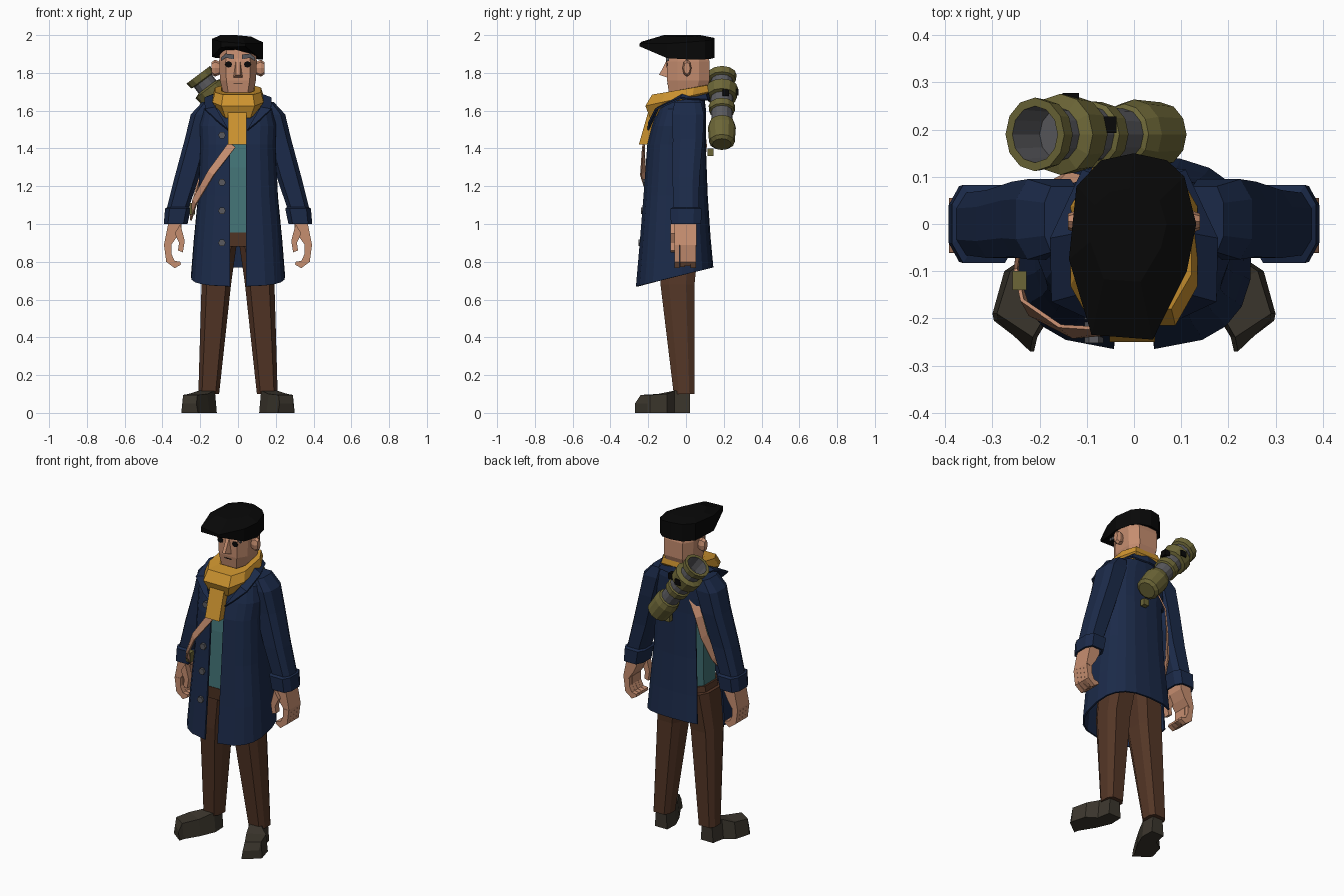
import bpy, bmesh, math
from mathutils import Vector

if "Cube" in bpy.data.objects:
    bpy.data.objects.remove(bpy.data.objects["Cube"])

def mat(name, hexa):
    m = bpy.data.materials.new(name)
    c = [int(hexa[i:i + 2], 16) / 255 for i in (0, 2, 4)]
    m.diffuse_color = [v / 12.92 if v < .04 else ((v + .055) / 1.055) ** 2.4 for v in c] + [1]
    m.use_nodes = True
    m.node_tree.nodes["Principled BSDF"].inputs["Base Color"].default_value = m.diffuse_color
    return m

NAVY, GOLD, SKIN = mat("navy", "1b2a49"), mat("mustard", "cc932f"), mat("skin", "c68e70")
BROWN, SHOE, BLACK = mat("brown", "543626"), mat("dark_leather", "3b362d"), mat("black", "080808")
TEAL, OLIVE, GREY = mat("teal", "437477"), mat("olive", "6c6637"), mat("grey", "5a5a5e")

def make(name, verts, faces, mats, thick=0, ids=None):
    bm = bmesh.new()
    vs = [bm.verts.new(v) for v in verts]
    for i, f in enumerate(faces):
        face = bm.faces.new([vs[k] for k in f])
        face.material_index = ids[i] if ids else 0
    bmesh.ops.recalc_face_normals(bm, faces=bm.faces)
    me = bpy.data.meshes.new(name)
    bm.to_mesh(me)
    bm.free()
    for m in mats if isinstance(mats, list) else [mats]:
        me.materials.append(m)
    ob = bpy.data.objects.new(name, me)
    bpy.context.collection.objects.link(ob)
    if thick:
        s = ob.modifiers.new("thickness", 'SOLIDIFY')
        s.thickness = thick
    return ob

def loft(name, rings, m, caps=True, closed=True, thick=0, skip=None, ids=None):
    n = len(rings[0])
    verts = [p for r in rings for p in r]
    faces, fid = [], []
    for i in range(len(rings) - 1):
        for j in range(n if closed else n - 1):
            if skip and skip(i, j):
                continue
            k = (j + 1) % n
            faces.append((i * n + j, i * n + k, (i + 1) * n + k, (i + 1) * n + j))
            fid.append(ids[i] if ids else 0)
    if caps:
        faces += [tuple(range(n)), tuple(range((len(rings) - 1) * n, len(rings) * n))]
        fid += [0, 0]
    return make(name, verts, faces, m, thick, fid)

OCT = [(-.65, -1), (.65, -1), (1, -.5), (1, .5), (.65, 1), (-.65, 1), (-1, .5), (-1, -.5)]

def ring(cx, rx, yf, yb, zf, zb=None):
    """Octagon, sloping from height zf at the front to zb at the back."""
    zb = zf if zb is None else zb
    return [(cx + rx * u, (yf + yb) / 2 + (yb - yf) / 2 * v, zf + (zb - zf) * (v + 1) / 2) for u, v in OCT]

def prism(name, pts, lo, hi, m, axis, s=1):
    """Extrude an (x,z) outline along y, or a (y,z) outline along x."""
    f = (lambda p, t: (s * p[0], t, p[1])) if axis == 'y' else (lambda p, t: (t, p[0], p[1]))
    return loft(name, [[f(p, t) for p in pts] for t in (lo, hi)], m)

def box(name, c, size, m):
    x, y, z = c
    a, b, d = (v / 2 for v in size)
    return prism(name, [(x - a, z - d), (x + a, z - d), (x + a, z + d), (x - a, z + d)], y - b, y + b, m, 'y')

# Trunk under the coat
loft("shirt", [ring(0, .13, -.165, .07, .95), ring(0, .13, -.15, .07, 1.3), ring(0, .12, -.12, .07, 1.55)], TEAL)
loft("hips", [ring(0, .155, -.16, .075, .88), ring(0, .14, -.168, .075, .955)], BROWN)

# Open coat, with the slit at the wearer's right side
N = 20
ROWS = [(.25, -.265, .145, .67, .77), (.235, -.245, .13, .9, .93), (.212, -.225, .115, 1.15, 1.15),
        (.2, -.205, .105, 1.42, 1.42), (.205, -.18, .105, 1.52, 1.52), (.185, -.15, .105, 1.61, 1.61),
        (.1, -.1, .095, 1.67, 1.69)]
def coat_row(hw, yf, yb, zf, zb):
    pts = []
    for j in range(N + 1):
        a = math.radians(-78 + 336 * j / N)
        c, s = math.cos(a), math.sin(a)
        u, v = math.copysign(abs(c) ** .75, c), math.copysign(abs(s) ** .75, s)
        x = hw * u
        if j in (0, N):
            x, v = math.copysign(.043, c), -1
        pts.append((x, (yf + yb) / 2 + (yb - yf) / 2 * v, zf + (zb - zf) * (v + 1) / 2))
    return pts
loft("coat", [coat_row(*r) for r in ROWS], NAVY, caps=False, closed=False, thick=.01,
     skip=lambda i, j: i < 3 and 12 <= j <= 14)

# Turned-down collar and lapels
INNER = [(.05, -.205, 1.50), (.12, -.15, 1.62), (.125, -.02, 1.69), (.07, .1, 1.715), (0, .115, 1.715)]
OUTER = [(.10, -.2, 1.54), (.175, -.165, 1.61), (.178, -.03, 1.67), (.11, .115, 1.66), (0, .13, 1.655)]
both = lambda pts: pts + [(-x, y, z) for x, y, z in pts[-2::-1]]
loft("collar", [both(INNER), both(OUTER)], NAVY, caps=False, closed=False, thick=.01)

# Paired limbs
for s, side in ((1, "left"), (-1, "right")):
    loft(side + "_sleeve", [ring(s * c, r, -d + o, d + o, z) for c, r, d, o, z in (
        (.15, .04, .07, .01, 1.645), (.18, .07, .085, .01, 1.58), (.215, .066, .08, .01, 1.45),
        (.27, .065, .072, 0, 1.25), (.32, .058, .066, 0, 1.08))], NAVY)
    loft(side + "_cuff", [ring(s * c, r, -d, d, z) for c, r, d, z in (
        (.315, .055, .065, 1.09), (.318, .068, .083, 1.082), (.33, .063, .08, 1.0), (.33, .052, .068, 1.0),
        (.325, .05, .065, 1.04))], NAVY)
    prism(side + "_palm", [(.30, 1.05), (.36, 1.05), (.392, .89), (.36, .88), (.325, .93), (.30, .98)],
          -.06, .055, SKIN, 'y', s)
    for k in range(4):
        y = -.062 + .029 * k
        prism(side + "_finger", [(.392, .89), (.38, .80), (.335, .766 + .006 * (k % 3)), (.302, .785), (.305, .80),
                                 (.335, .805), (.352, .84), (.352, .89)], y, y + .028, SKIN, 'y', s)
    prism(side + "_thumb", [(.305, 1.0), (.335, .95), (.312, .9), (.318, .86), (.292, .85), (.282, .91)],
          -.082, -.045, SKIN, 'y', s)
    loft(side + "_trouser_leg", [ring(s * c, r, f, b, z) for c, r, f, b, z in (
        (.155, .055, -.065, .045, .10), (.115, .078, -.135, .045, .68), (.085, .082, -.15, .07, .92))], BROWN)
    SOLE = [(.115, .02, .2, .02, .11), (.112, -.06, .215, -.06, .118), (.15, -.15, .275, -.10, .1),
            (.205, -.24, .3, -.19, .095), (.212, -.27, .297, -.205, .05)]
    loft(side + "_shoe", [[(s * a, b, 0), (s * c, d, 0), (s * (c * .9 + a * .1), d, h), (s * (a * .9 + c * .1), b, h)]
                          for a, b, c, d, h in SOLE], SHOE)
    # Ear, eye and brow
    loft(side + "_ear", [[(s * x, .005 + r * .024 * math.cos(t), 1.825 + r * .045 * math.sin(t))
                          for t in [k * math.pi / 4 for k in range(8)]]
                         for x, r in ((.09, .7), (.122, 1), (.14, .7))], SKIN)
    prism(side + "_eye", [(.05 + .019 * math.cos(k * math.pi / 4), 1.845 + .017 * math.sin(k * math.pi / 4))
                          for k in range(8)], -.104, -.098, BLACK, 'y', s)
    prism(side + "_brow", [(.02, 1.872), (.065, 1.88), (.09, 1.862), (.09, 1.88), (.065, 1.902), (.02, 1.897)],
          -.106, -.09, GREY, 'y', s)

# Head, nose and mouth
loft("head", [ring(0, r, f, b, z) for r, f, b, z in (
    (.06, -.04, .08, 1.58), (.065, -.05, .09, 1.685), (.078, -.09, .1, 1.69), (.095, -.1, .125, 1.76),
    (.1, -.1, .125, 1.86), (.093, -.09, .105, 1.93))], SKIN)
make("nose", [(-.01, -.098, 1.875), (.01, -.098, 1.875), (-.025, -.098, 1.775), (.025, -.098, 1.775),
              (-.01, -.142, 1.79), (.01, -.142, 1.79)],
     [(0, 1, 5, 4), (0, 4, 2), (1, 3, 5), (2, 4, 5, 3), (0, 2, 3, 1)], SKIN)
box("mouth", (0, -.098, 1.742), (.045, .006, .004), BLACK)

# Swept cap: outline with lower and upper heights, plus crown
CAP = [(-.07, .135, 1.88, 1.985), (0, .15, 1.88, 1.985), (.07, .135, 1.875, 1.975), (.107, .1, 1.872, 1.97),
       (.132, 0, 1.872, 1.962), (.112, -.1, 1.878, 1.955), (.04, -.245, 1.94, 1.955), (-.09, -.235, 1.935, 1.965),
       (-.138, -.075, 1.885, 1.98), (-.122, .08, 1.88, 1.985)]
under = [(.7 * x, .7 * y - .01, max(z, 1.9)) for x, y, z, t in CAP]
loft("cap", [under, [(x, y, z) for x, y, z, t in CAP], [(x, y, t) for x, y, z, t in CAP],
             [(.6 * x - .01, .5 * y, 2.0 - .06 * max(0, x)) for x, y, z, t in CAP]], BLACK)

# Scarf wrap and hanging end
loft("scarf_wrap", [ring(0, .1, -.19, .1, 1.56, 1.67), ring(0, .135, -.215, .12, 1.625, 1.70),
                    ring(0, .122, -.18, .114, 1.685, 1.735), ring(0, .088, -.1, .1, 1.695, 1.735),
                    ring(0, .055, -.045, .08, 1.67, 1.70)], GOLD, caps=False)
prism("scarf_end", [(-.19, 1.63), (-.25, 1.42), (-.2, 1.42), (-.15, 1.6)], -.052, .045, GOLD, 'x')

# Spyglass slung across the back: lathe profile (distance, radius, colour of next band: 0 olive, 1 grey)
TUBE = [(.09, .002, 1), (.09, .055, 1), (0, .06, 0), (0, .078, 0), (.035, .074, 0), (.04, .058, 1), (.08, .058, 0),
        (.09, .086, 0), (.15, .08, 0), (.155, .06, 1), (.2, .06, 0), (.205, .07, 0), (.24, .068, 0),
        (.245, .057, 1), (.31, .055, 0), (.315, .065, 0), (.35, .074, 0), (.445, .068, 0), (.46, .05, 0), (.46, .002, 0)]
top, axis = Vector((-.21, .19, 1.79)), Vector((.6, 0, -.8))
side_v, back_v = Vector((.8, 0, .6)), Vector((0, 1, 0))
def on_tube(d, r, a):
    return top + axis * d + (side_v * math.cos(a) + back_v * math.sin(a)) * r
loft("spyglass", [[on_tube(d, r, k * math.tau / 12) for k in range(12)] for d, r, m in TUBE], [OLIVE, GREY],
     ids=[m for d, r, m in TUBE])
for d, a in ((.12, 1.5), (.17, .3)):
    box("spyglass_clasp", on_tube(d, .07, a), (.035, .035, .035), BLACK)
box("spyglass_knob", (.03, .13, 1.38), (.035, .03, .04), OLIVE)

# Strap inside the slit, round the side and across the front, with buckle
PATH = [(-.1, .08, 1.52), (-.15, .09, 1.42), (-.175, .075, 1.3), (-.215, .03, 1.16), (-.238, -.03, 1.08),
        (-.246, -.1, 1.04), (-.225, -.175, 1.12), (-.14, -.225, 1.27), (-.03, -.222, 1.42)]
strap = []
for i, p in enumerate(PATH):
    p, t = Vector(p), Vector(PATH[min(i + 1, 8)]) - Vector(PATH[max(i - 1, 0)])
    out = Vector((p.x, p.y + .05, 0)).normalized()
    w = t.cross(out).normalized() * .022
    strap.append([p - w, p + w, p + w + out * .008, p - w + out * .008])
loft("strap", strap, SKIN)
box("strap_buckle", (-.243, -.12, 1.08), (.03, .04, .06), OLIVE)

# Coat buttons
for z, y in ((1.47, -.196), (1.22, -.222), (1.07, -.232), (.9, -.246)):
    prism("button", [(-.085 + .02 * math.cos(k * math.pi / 3), z + .02 * math.sin(k * math.pi / 3)) for k in range(6)],
          y - .006, y + .015, GREY, 'y')
